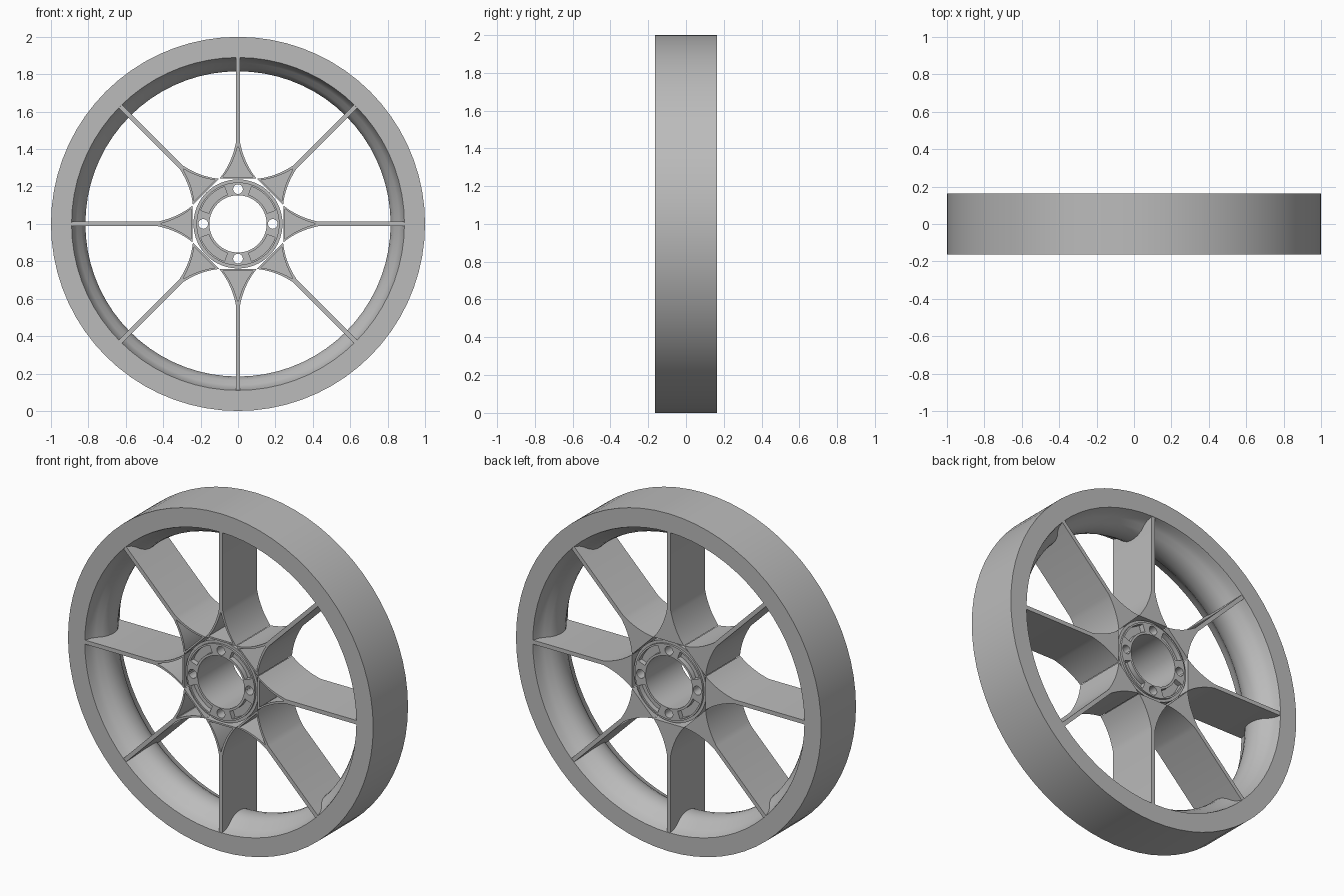
import bpy, bmesh, math
from mathutils import Matrix

cube = bpy.data.objects.get("Cube")
if cube:
    bpy.data.objects.remove(cube)

HALF = 0.163      # half the wheel width
CENTRE = Matrix.Translation((0, 0, 1))

grey = bpy.data.materials.new("plain grey")
grey.use_nodes = True
colour = (0.5, 0.5, 0.5, 1)
grey.diffuse_color = colour
grey.node_tree.nodes["Principled BSDF"].inputs["Base Color"].default_value = colour


def finish(name, bm):
    bmesh.ops.recalc_face_normals(bm, faces=bm.faces)
    mesh = bpy.data.meshes.new(name)
    bm.to_mesh(mesh)
    bm.free()
    mesh.materials.append(grey)
    ob = bpy.data.objects.new(name, mesh)
    bpy.context.collection.objects.link(ob)
    return ob


def lathe(name, profile, steps):
    """Spin a closed (radius, y) profile around the axle."""
    bm = bmesh.new()
    rings = []
    for i in range(steps):
        a = math.tau * i / steps
        rings.append([bm.verts.new((r * math.cos(a), y, r * math.sin(a))) for r, y in profile])
    n = len(profile)
    for i in range(steps):
        p, q = rings[i], rings[(i + 1) % steps]
        for j in range(n):
            k = (j + 1) % n
            bm.faces.new((p[j], p[k], q[k], q[j]))
    return finish(name, bm)


def prism(name, outline, y0, y1):
    """Extrude an (x, z) outline along the axle."""
    bm = bmesh.new()
    face = bm.faces.new([bm.verts.new((x, y0, z)) for x, z in outline])
    new = bmesh.ops.extrude_face_region(bm, geom=[face])["geom"]
    bmesh.ops.translate(bm, vec=(0, y1 - y0, 0),
                        verts=[v for v in new if isinstance(v, bmesh.types.BMVert)])
    return finish(name, bm)


def cut(ob, cutter):
    mod = ob.modifiers.new("cut", 'BOOLEAN')
    mod.operation, mod.solver, mod.object = 'DIFFERENCE', 'EXACT', cutter
    cutter.hide_render = True
    bpy.context.view_layer.objects.active = ob
    bpy.ops.object.modifier_apply(modifier=mod.name)
    bpy.data.objects.remove(cutter)


def smooth(ob, angle=30):
    bpy.ops.object.select_all(action='DESELECT')
    ob.select_set(True)
    bpy.context.view_layer.objects.active = ob
    bpy.ops.object.shade_smooth_by_angle(angle=math.radians(angle))


def arc(radius, a0, a1, steps, cx=0.0, cz=0.0):
    return [(cx + radius * math.cos(a0 + (a1 - a0) * i / steps),
             cz + radius * math.sin(a0 + (a1 - a0) * i / steps)) for i in range(steps + 1)]


def flare(base, control, tip, steps=8):
    """Concave curve from the wide base of a spoke to its thin blade."""
    pts = []
    for i in range(steps + 1):
        t = i / steps
        pts.append(tuple((1 - t) ** 2 * b + 2 * t * (1 - t) * c + t * t * e
                         for b, c, e in zip(base, control, tip)))
    return pts


def mirrored(side):
    return side + [(-x, z) for x, z in reversed(side)]


# Rim: flat tread and faces, inside swelling towards the middle
inner = [(0.89, HALF), (0.885, 0.15), (0.878, 0.125), (0.862, 0.1),
         (0.838, 0.075), (0.822, 0.045), (0.816, 0.015)]
inner += [(r, -y) for r, y in reversed(inner)]
rim = lathe("rim", [(1, -HALF), (1, HALF)] + inner, 72)
rim.matrix_world = CENTRE
smooth(rim)

# Spoke: thin blade flaring to a hollow triangular root, closed at the back
blade = 0.012
side = flare((0.099, 0.242), (0.035, 0.32), (blade, 0.43)) + [(blade, 0.892)]
spoke = prism("spoke_1", mirrored(side), -HALF + 0.002, HALF - 0.002)
hollow = flare((0.08, 0.252), (0.028, 0.315), (0.002, 0.412))
cut(spoke, prism("pocket_cutter", mirrored(hollow), -0.3, HALF - 0.025))
smooth(spoke)
for i in range(8):
    ob = spoke
    if i:
        ob = spoke.copy()
        ob.name = f"spoke_{i + 1}"
        bpy.context.collection.objects.link(ob)
    ob.matrix_world = CENTRE @ Matrix.Rotation(math.tau * i / 8, 4, 'Y')

# Hub: bored tube with a stepped outer lip, bolt holes and shallow pockets
end = HALF - 0.003
hub = lathe("hub", [(0.153, -end), (0.222, -end), (0.222, -end + 0.012), (0.238, -end + 0.012),
                    (0.238, end - 0.012), (0.222, end - 0.012), (0.222, end), (0.153, end)], 64)
for i in range(4):
    a = math.tau * i / 4
    hole = arc(0.026, 0, math.tau, 20, 0.186 * math.cos(a), 0.186 * math.sin(a))[:-1]
    cut(hub, prism("hole_cutter", hole, -0.3, 0.3))
    a0, a1 = a + math.radians(20), a + math.radians(70)
    pocket = arc(0.212, a0, a1, 12) + arc(0.166, a1, a0, 12)
    for s in (-1, 1):
        cut(hub, prism("pocket_cutter", pocket, s * (end - 0.03), s * 0.3))
hub.matrix_world = CENTRE
smooth(hub)
